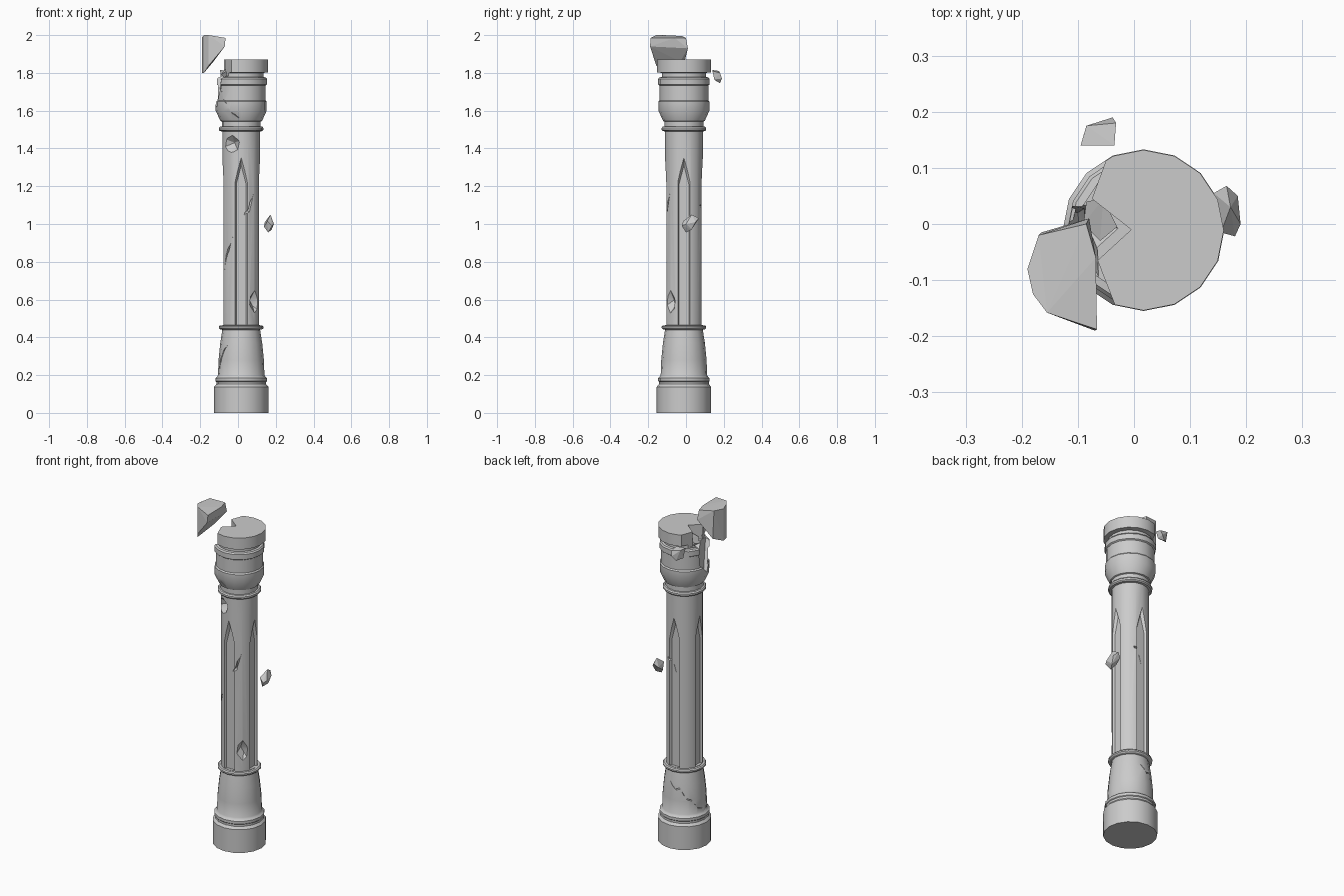
import bpy, bmesh, math
from mathutils import Vector

if "Cube" in bpy.data.objects:
    bpy.data.objects.remove(bpy.data.objects["Cube"])

CX, CY, SIDES = 0.017, -0.011, 16

stone = bpy.data.materials.new("grey_stone")
stone.diffuse_color = (0.6, 0.6, 0.6, 1)
stone.use_nodes = True
stone.node_tree.nodes["Principled BSDF"].inputs["Base Color"].default_value = stone.diffuse_color


def finish(bm, name):
    bmesh.ops.recalc_face_normals(bm, faces=bm.faces)
    if bm.calc_volume(signed=True) < 0:
        bmesh.ops.reverse_faces(bm, faces=bm.faces)
    me = bpy.data.meshes.new(name)
    bm.to_mesh(me)
    bm.free()
    me.materials.append(stone)
    ob = bpy.data.objects.new(name, me)
    bpy.context.collection.objects.link(ob)
    return ob


def polar(az, r, z):
    a = math.radians(az)
    return Vector((CX + r * math.cos(a), CY + r * math.sin(a), z))


def lathe(name, profile):
    bm = bmesh.new()
    rings = [[bm.verts.new(polar(i * 360 / SIDES, r, z)) for i in range(SIDES)]
             for r, z in profile]
    for a, b in zip(rings, rings[1:]):
        for i in range(SIDES):
            j = (i + 1) % SIDES
            bm.faces.new((a[i], a[j], b[j], b[i]))
    bm.faces.new(rings[0][::-1])
    bm.faces.new(rings[-1])
    return finish(bm, name)


def hull(name, pts):
    bm = bmesh.new()
    vs = [bm.verts.new(p) for p in pts]
    bmesh.ops.convex_hull(bm, input=vs)
    bmesh.ops.delete(bm, geom=[v for v in bm.verts if not v.link_faces], context='VERTS')
    return finish(bm, name)


def prism(name, poly, z0, z1):
    bm = bmesh.new()
    lo = [bm.verts.new((x, y, z0)) for x, y in poly]
    hi = [bm.verts.new((x, y, z1)) for x, y in poly]
    bm.faces.new(lo[::-1])
    bm.faces.new(hi)
    for i in range(len(poly)):
        j = (i + 1) % len(poly)
        bm.faces.new((lo[i], lo[j], hi[j], hi[i]))
    return finish(bm, name)


def crack(pts, r_out, r_in, width=0.007):
    # wedge-shaped groove following (azimuth, height) points
    bm = bmesh.new()
    rows, n = [], len(pts)
    for i, (az, z) in enumerate(pts):
        end = i in (0, n - 1)
        w = width * (0.1 if end else 1)
        da = math.degrees(w / r_out)
        deep = r_in + (0.015 if end else 0)
        rows.append([bm.verts.new(polar(az - da, r_out, z + w)),
                     bm.verts.new(polar(az + da, r_out, z - w)),
                     bm.verts.new(polar(az, deep, z))])
    for a, b in zip(rows, rows[1:]):
        for i in range(3):
            j = (i + 1) % 3
            bm.faces.new((a[i], a[j], b[j]))
            bm.faces.new((a[i], b[j], b[i]))
    bm.faces.new(rows[0])
    bm.faces.new(rows[-1])
    return finish(bm, "crack_cutter")


def gouge(az, z, w, h, r_in):
    # pointed chip knocked out of the surface
    p = [(0.1, 1.3), (0.9, 0.4), (0.7, -0.8), (-0.2, -1.3), (-1.0, -0.5), (-0.8, 0.6)]
    pts = [polar(az + math.degrees(u * w / 0.1), 0.125, z + v * h) for u, v in p]
    pts += [polar(az - 4, r_in, z + 0.1 * h), polar(az + 8, r_in + 0.006, z - 0.3 * h)]
    return hull("gouge_cutter", pts)


def flute(az):
    # recessed panel with pointed top and bevelled sides
    a = math.radians(az)
    n, t = Vector((math.cos(a), math.sin(a), 0)), Vector((-math.sin(a), math.cos(a), 0))
    c = Vector((CX, CY, 0))
    pts = []
    for r, w, zt, zs in ((0.115, 0.045, 1.385, 1.24), (0.082, 0.026, 1.31, 1.21)):
        for u, z in ((-w, 0.466), (w, 0.466), (w, zs), (0, zt), (-w, zs)):
            pts.append(c + n * r + t * u + Vector((0, 0, z)))
    return hull("flute_cutter", pts)


def volume(me):
    bm = bmesh.new()
    bm.from_mesh(me)
    v = bm.calc_volume(signed=True)
    bm.free()
    return v


def cut(ob, cutters):
    # try each solver, keep the first result that leaves a sound solid
    for c in cutters:
        before = volume(ob.data)
        for solver in ('MANIFOLD', 'EXACT', 'FLOAT'):
            m = ob.modifiers.new("cut", 'BOOLEAN')
            m.operation, m.solver, m.object = 'DIFFERENCE', solver, c
            bpy.context.view_layer.update()
            dg = bpy.context.evaluated_depsgraph_get()
            me = bpy.data.meshes.new_from_object(ob.evaluated_get(dg))
            ob.modifiers.remove(m)
            if 0.6 * before < volume(me) < 0.99999 * before:
                ob.data = me
                break
        bpy.data.objects.remove(c, do_unlink=True)


def smooth(ob):
    bm = bmesh.new()
    bm.from_mesh(ob.data)
    for f in bm.faces:
        f.smooth = True
    for e in bm.edges:
        e.smooth = len(e.link_faces) == 2 and e.calc_face_angle(0) < math.radians(30)
    bm.to_mesh(ob.data)
    bm.free()


# Plinth and flared foot
base = lathe("base", [
    (0.144, 0), (0.144, 0.138), (0.132, 0.152), (0.132, 0.164), (0.136, 0.168),
    (0.136, 0.184), (0.129, 0.19), (0.123, 0.20), (0.12, 0.28), (0.111, 0.37), (0.1, 0.44),
    (0.112, 0.443), (0.118, 0.449), (0.118, 0.457), (0.112, 0.463), (0.1, 0.464)])
cut(base, [
    crack([(76, 0.39), (100, 0.34), (112, 0.35), (130, 0.29), (145, 0.28), (160, 0.23), (176, 0.22)],
          0.135, 0.095),
    crack([(195, 0.2), (203, 0.27), (216, 0.33), (234, 0.37)], 0.135, 0.095)])

# Shaft with four panels, chips and cracks
shaft = lathe("shaft", [(0.1, 0.464), (0.1, 1.49)])
cut(shaft, [flute(a) for a in (0, 90, 180, 270)])
cut(shaft, [
    gouge(240, 1.425, 0.06, 0.055, 0.062),
    gouge(315, 0.59, 0.042, 0.075, 0.068),
    crack([(272, 1.02), (286, 1.06), (294, 1.07), (300, 1.11), (311, 1.16)], 0.115, 0.068),
    crack([(208, 0.76), (217, 0.83), (226, 0.86), (243, 0.93)], 0.115, 0.075),
    crack([(48, 1.17), (58, 1.1), (75, 1.09), (97, 1.0)], 0.115, 0.066, 0.01)])

# Capital with collar ring, bowl, band and top slab
capital = lathe("capital", [
    (0.1, 1.49), (0.112, 1.492), (0.118, 1.498), (0.118, 1.508), (0.112, 1.515), (0.103, 1.516),
    (0.103, 1.542), (0.11, 1.545), (0.135, 1.60), (0.135, 1.648), (0.129, 1.655), (0.129, 1.733),
    (0.136, 1.738), (0.136, 1.768), (0.13, 1.776), (0.117, 1.778), (0.117, 1.80),
    (0.143, 1.803), (0.143, 1.87)])
cut(capital, [
    prism("slab_break", [(-0.02, -0.18), (-0.065, -0.065), (-0.005, -0.01), (-0.075, 0.045),
                         (-0.04, 0.14), (-0.3, 0.14), (-0.3, -0.18)], 1.783, 2.0),
    hull("bowl_break", [(-0.06, -0.05, 1.81), (-0.085, 0.03, 1.81), (-0.06, -0.1, 1.80),
                        (-0.095, -0.03, 1.62), (-0.1, 0.02, 1.67), (-0.2, -0.14, 1.82),
                        (-0.2, 0.05, 1.82), (-0.2, -0.05, 1.57), (-0.2, 0.04, 1.66)]),
    hull("notch_break", [(-0.005, -0.01, 1.80), (-0.06, 0.04, 1.80), (-0.06, -0.06, 1.80),
                         (-0.1, 0.0, 1.73), (-0.2, 0.05, 1.80), (-0.2, -0.05, 1.80),
                         (-0.2, 0.0, 1.7)]),
    crack([(212, 1.73), (222, 1.66), (234, 1.64), (246, 1.59), (265, 1.56)], 0.15, 0.095),
    crack([(140, 1.75), (150, 1.68), (163, 1.66), (175, 1.59)], 0.15, 0.1)])

for part in (base, shaft, capital):
    smooth(part)

# Broken pieces floating beside the column
hull("large_fragment", [
    (-0.17, -0.02, 1.995), (-0.085, 0.0, 1.985), (-0.068, -0.06, 1.985), (-0.066, -0.188, 1.985),
    (-0.155, -0.158, 2.0), (-0.18, -0.125, 2.0), (-0.19, -0.08, 1.99),
    (-0.08, 0.01, 1.93), (-0.165, -0.015, 1.83), (-0.19, -0.08, 1.80), (-0.18, -0.125, 1.80),
    (-0.155, -0.158, 1.84), (-0.07, -0.19, 1.94), (-0.09, -0.05, 1.92), (-0.13, -0.03, 1.86)])
hull("back_fragment", [
    (-0.095, 0.14, 1.815), (-0.035, 0.14, 1.81), (-0.032, 0.18, 1.80), (-0.085, 0.175, 1.81),
    (-0.038, 0.19, 1.77), (-0.09, 0.155, 1.76), (-0.04, 0.15, 1.765), (-0.06, 0.18, 1.745)])
hull("right_fragment", [
    (0.142, 0.055, 1.01), (0.165, 0.068, 1.03), (0.172, 0.03, 1.05), (0.185, 0.05, 1.01),
    (0.19, 0.0, 1.0), (0.18, -0.022, 0.99), (0.155, -0.015, 1.015), (0.138, 0.02, 0.985),
    (0.16, 0.0, 0.955), (0.178, 0.03, 0.97)])
hull("top_fragment", [
    (-0.085, 0.04, 1.80), (-0.055, 0.045, 1.83), (-0.03, -0.005, 1.835), (-0.06, -0.03, 1.81),
    (-0.09, 0.0, 1.79), (-0.05, 0.0, 1.76), (-0.06, 0.04, 1.77)])
